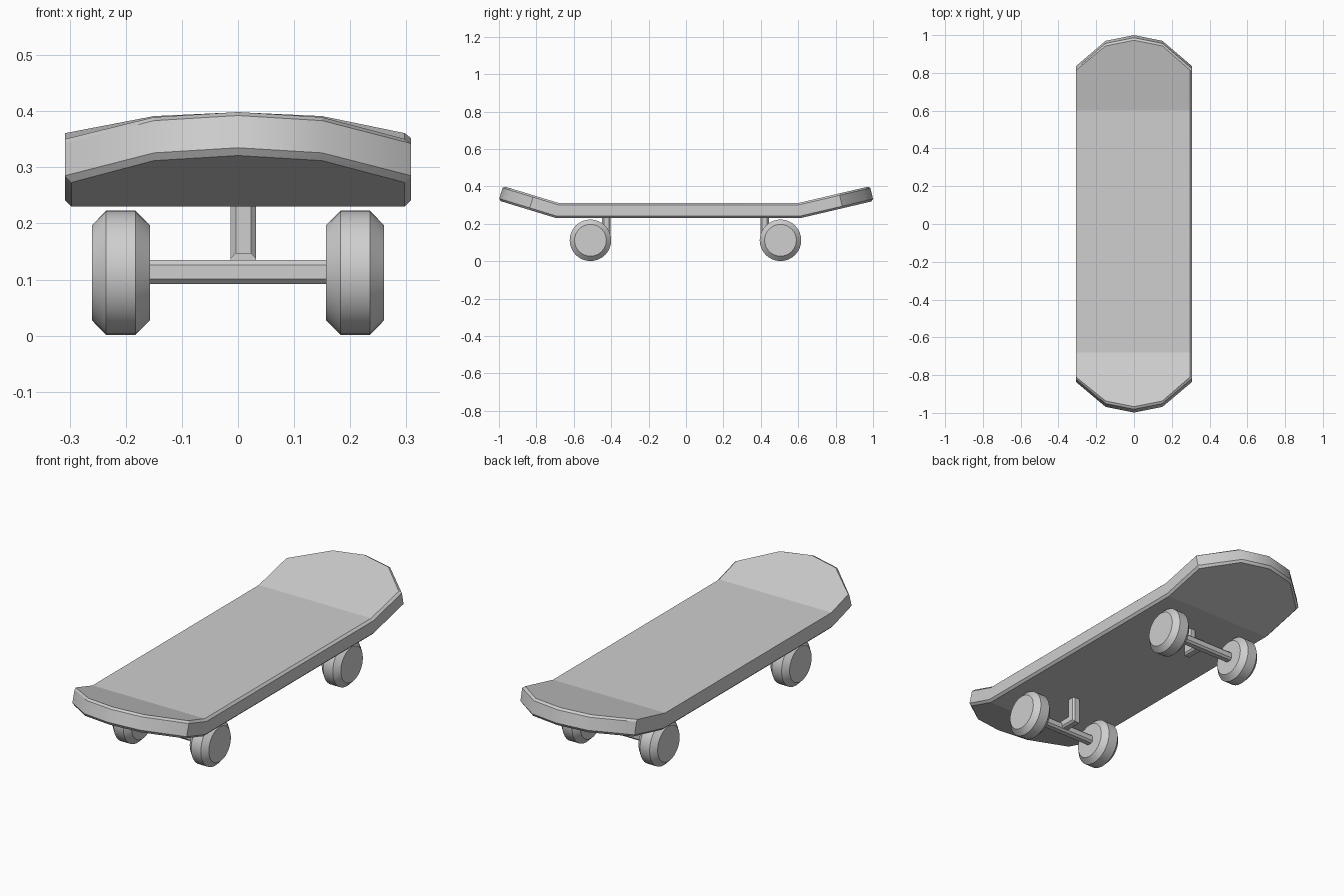
import bpy, bmesh, math

if "Cube" in bpy.data.objects:
    bpy.data.objects.remove(bpy.data.objects["Cube"])

grey = bpy.data.materials.new("light grey")
grey.diffuse_color = (0.62, 0.62, 0.62, 1)
grey.use_nodes = True
grey.node_tree.nodes["Principled BSDF"].inputs["Base Color"].default_value = grey.diffuse_color


def make(name, bm):
    """Turn a bmesh into a smooth-by-angle object."""
    bmesh.ops.recalc_face_normals(bm, faces=bm.faces[:])
    me = bpy.data.meshes.new(name)
    bm.to_mesh(me)
    bm.free()
    me.materials.append(grey)
    ob = bpy.data.objects.new(name, me)
    bpy.context.collection.objects.link(ob)
    bpy.ops.object.select_all(action='DESELECT')
    ob.select_set(True)
    bpy.context.view_layer.objects.active = ob
    bpy.ops.object.shade_smooth_by_angle(angle=math.radians(30))
    return ob


def skin(rings, caps):
    """Bridge a list of vertex rings and close both ends with the given caps."""
    bm = bmesh.new()
    vr = [[bm.verts.new(p) for p in ring] for ring in rings]
    n = len(vr[0])
    for a, b in zip(vr, vr[1:]):
        for i in range(n):
            j = (i + 1) % n
            bm.faces.new((a[i], a[j], b[j], b[i]))
    for ring in (vr[0], vr[-1]):
        for cap in caps:
            bm.faces.new([ring[i] for i in cap])
    return bm


# Deck: bent board with chamfered rim
TOP = 0.311
KINK_F, KINK_B = -0.68, 0.60
ANG_F, ANG_B = math.atan(0.305), math.atan(0.234)


def bend(x, y, t):
    """Place a point t below the bent top plane."""
    for kink, ang, s in ((KINK_F, ANG_F, -1), (KINK_B, ANG_B, 1)):
        if y == kink:
            return (x, y + s * t * math.tan(ang / 2), TOP - t)
        if (y - kink) * s > 0:
            rise = abs(y - kink) * math.tan(ang)
            return (x, y + s * t * math.sin(ang), TOP + rise - t * math.cos(ang))
    return (x, y, TOP - t)


def deck_ring(inset, t, left_inset):
    right, left = 0.308 - inset, -0.308 + left_inset
    f = [0.978 - inset, 0.948 - inset, 0.815 - inset / 2]
    b = [0.984 - inset, 0.954 - inset, 0.819 - inset / 2]
    pts = [(0, -f[0]), (0.15, -f[1]), (right, -f[2]), (right, KINK_F),
           (right, KINK_B), (right, b[2]), (0.15, b[1]), (0, b[0]),
           (-0.15, b[1]), (left, b[2]), (left, KINK_B), (left, KINK_F),
           (left, -f[2]), (-0.15, -f[1])]
    return [bend(x, y, t) for x, y in pts]


rings = [deck_ring(0.011, 0.081, 0.011), deck_ring(0, 0.070, 0),
         deck_ring(0, 0.010, 0), deck_ring(0.011, 0, 0)]
caps = [(11, 12, 13, 0, 1, 2, 3), (3, 4, 10, 11), (4, 5, 6, 7, 8, 9, 10)]
deck = make("deck", skin(rings, caps))
for p in deck.data.polygons:
    if abs(p.normal.z) > 0.9:
        p.use_smooth = False


def octagon(h, c):
    """Square section of half size h with corners cut by c."""
    k = h - c
    return [(h, -k), (h, k), (k, h), (-k, h), (-h, k), (-h, -k), (-k, -h), (k, -h)]


WZ, WR = 0.112, 0.111
for end, s in (("front", -1), ("rear", 1)):
    def wy(d):
        return s * d - 0.003

    # Axle between the wheels
    sec = octagon(0.0215, 0.009)
    make(end + "_axle", skin([[(x, wy(0.508) + u, 0.1135 + v) for u, v in sec]
                              for x in (-0.17, 0.17)], [range(8)]))

    # L-shaped hanger from axle up to deck
    sec = octagon(0.0225, 0.009)
    ax, ay, az = 0.0095, 0.423, 0.1245
    make(end + "_hanger", skin([
        [(ax + u, wy(0.508), az + v) for u, v in sec],
        [(ax + u, wy(ay + v), az + v) for u, v in sec],
        [(ax + u, wy(ay + v), 0.235) for u, v in sec]], [range(8)]))

    # Wheels with chamfered rims
    for side, m in (("left", -1), ("right", 1)):
        n = 32
        prof = [(0.157, 0.085), (0.183, WR), (0.235, WR), (0.26, 0.085)]
        make(f"{end}_{side}_wheel", skin([
            [(m * x, wy(0.508) + r * math.cos(2 * math.pi * i / n),
              WZ + r * math.sin(2 * math.pi * i / n)) for i in range(n)]
            for x, r in prof], [range(n)]))
